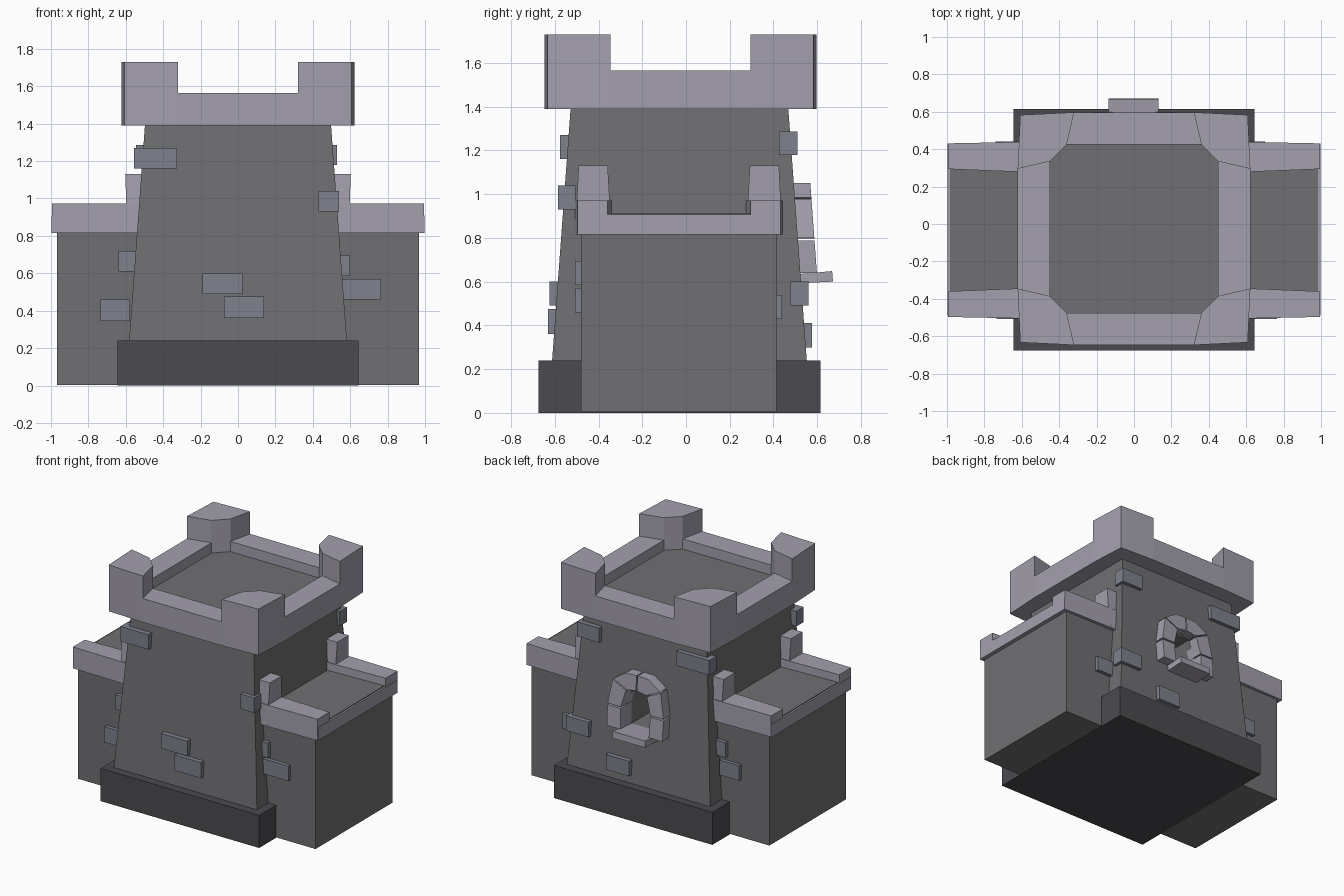
import bpy, bmesh
from mathutils import Matrix, Vector

if "Cube" in bpy.data.objects:
    bpy.data.objects.remove(bpy.data.objects["Cube"])

CY = -0.03  # y of the keep's centre line


def material(name, rgb):
    m = bpy.data.materials.new(name)
    m.diffuse_color = (*rgb, 1)
    m.use_nodes = True
    m.node_tree.nodes["Principled BSDF"].inputs["Base Color"].default_value = m.diffuse_color
    return m


WALL = material("wall_stone", (.16, .16, .17))
TRIM = material("trim_stone", (.37, .35, .42))
BASE = material("base_stone", (.07, .07, .08))
BRICK = material("brick_stone", (.21, .22, .27))


def loft(name, a, b, mat):
    """Closed solid between two matching outlines of 3D points."""
    n = len(a)
    bm = bmesh.new()
    va = [bm.verts.new(p) for p in a]
    vb = [bm.verts.new(p) for p in b]
    bm.faces.new(va[::-1])
    bm.faces.new(vb)
    for i in range(n):
        j = (i + 1) % n
        bm.faces.new((va[i], va[j], vb[j], vb[i]))
    bmesh.ops.recalc_face_normals(bm, faces=bm.faces)
    me = bpy.data.meshes.new(name)
    bm.to_mesh(me)
    bm.free()
    me.materials.append(mat)
    ob = bpy.data.objects.new(name, me)
    bpy.context.collection.objects.link(ob)
    return ob


def prism(name, pts, z0, z1, mat):
    return loft(name, [(x, y, z0) for x, y in pts], [(x, y, z1) for x, y in pts], mat)


def box(name, x0, x1, y0, y1, z0, z1, mat):
    return prism(name, [(x0, y0), (x1, y0), (x1, y1), (x0, y1)], z0, z1, mat)


def square(h, z):
    return [(-h, CY - h, z), (h, CY - h, z), (h, CY + h, z), (-h, CY + h, z)]


# Plinth and tapered keep
box("plinth", -.645, .645, -.675, .615, 0, .24, BASE)
keep = loft("keep", square(.585, .2), square(.497, 1.40), WALL)

# Crown: floor slab, four low walls and four corner merlons
CROWN = Matrix.Translation((0, -.025, 0))
merlon = [(.605, .608), (.32, .622), (.36, .45), (.447, .36), (.62, .335)]
merlon = [(.608, .608), (.32, .622), (.36, .45), (.45, .36), (.622, .32)]
wall = [(.32, .622), (-.32, .622), (-.36, .45), (.36, .45)]
floor = []
for i in range(4):
    rot = Matrix.Rotation(i * 1.5707963, 3, 'Z')
    turn = lambda pts: [((rot @ Vector((x, y, 0))).x, (rot @ Vector((x, y, 0))).y - .025)
                        for x, y in pts]
    prism("crown_wall", turn(wall), 1.39, 1.565, TRIM)
    prism("crown_merlon", turn(merlon), 1.39, 1.73, TRIM)
    floor += turn([(.45, .36), (.36, .45)])
prism("crown_floor", floor, 1.39, 1.49, WALL)

# Side wings with open-ended parapets
for s in (-1, 1):
    box("wing", *sorted((s * .4, s * .967)), -.48, .413, .004, .83, WALL)
    prism("wing_floor", [(s * .45, -.50), (s * .998, -.49), (s * .998, .43), (s * .45, .44)],
          .815, .908, TRIM)
    box("wing_deck", *sorted((s * .45, s * .985)), -.36, .30, .85, .914, WALL)
    for t in (-1, 1):
        y = lambda d: -.033 + t * d
        prism("wing_parapet", [(s * .45, y(.475)), (s * .45, y(.305)),
                               (s * .995, y(.327)), (s * .995, y(.464))], .815, .972, TRIM)
        loft("wing_post",
             [(s * x, y(d), .83) for x, d in ((.42, .473), (.42, .308), (.592, .308), (.592, .473))],
             [(s * x, y(d), 1.132) for x, d in ((.42, .458), (.42, .325), (.603, .325), (.603, .458))],
             TRIM)


# Arched window in the back wall, surround leaning with the wall
def leaning(name, pts, d0, d1, mat):
    face = lambda d: [(x, .567 - .073 * z + d, z) for x, z in pts]
    return loft(name, face(d0), face(d1), mat)


opening = [(.12, .63), (.12, .81), (.08, .93), (-.08, .93), (-.12, .81), (-.12, .63)]
cutter = leaning("window_cutter", opening, -.3, .2, WALL)
cut = keep.modifiers.new("window", 'BOOLEAN')
cut.object = cutter
cut.solver = 'EXACT'
bpy.context.view_layer.objects.active = keep
bpy.ops.object.modifier_apply(modifier="window")
bpy.data.objects.remove(cutter)

stones = [[(.115, .64), (.225, .64), (.228, .788), (.12, .788)],
          [(.12, .798), (.228, .80), (.195, .978), (.085, .925)],
          [(.08, .932), (.19, .985), (.09, 1.05), (.004, 1.052), (.004, .945)]]
for s in (-1, 1):
    for pts in stones:
        leaning("window_stone", [(s * x, z) for x, z in pts], -.05, .078, TRIM)
loft("window_sill", [(-.135, .46, .59), (.13, .46, .59), (.13, .46, .63), (-.135, .46, .63)],
     [(-.135, .672, .60), (.13, .672, .60), (.13, .668, .648), (-.135, .668, .648)], TRIM)

# Raised bricks: x0, x1, y0, y1, z0, z1
for b in (
    (-.555, -.325, -.575, -.49, 1.16, 1.27),   # keep front
    (.43, .54, -.585, -.505, .93, 1.04),
    (-.19, .025, -.625, -.54, .49, .60),
    (-.075, .14, -.63, -.55, .36, .475),
    (.35, .53, .425, .51, 1.18, 1.287),        # keep back
    (-.545, -.28, .425, .51, 1.18, 1.287),
    (.40, .585, .475, .56, .49, .60),
    (.06, .25, .50, .575, .30, .41),
    (.50, .60, -.508, -.44, .585, .695),       # wing fronts
    (.555, .765, -.508, -.44, .46, .57),
    (-.735, -.58, -.508, -.44, .345, .46),
    (-.64, -.50, -.508, -.44, .61, .72),
    (.55, .70, .38, .44, .43, .54),            # wing backs
    (-.63, -.50, .38, .44, .57, .68),
    (-.74, -.58, .38, .44, .43, .54),
):
    box("brick", *b, BRICK)
